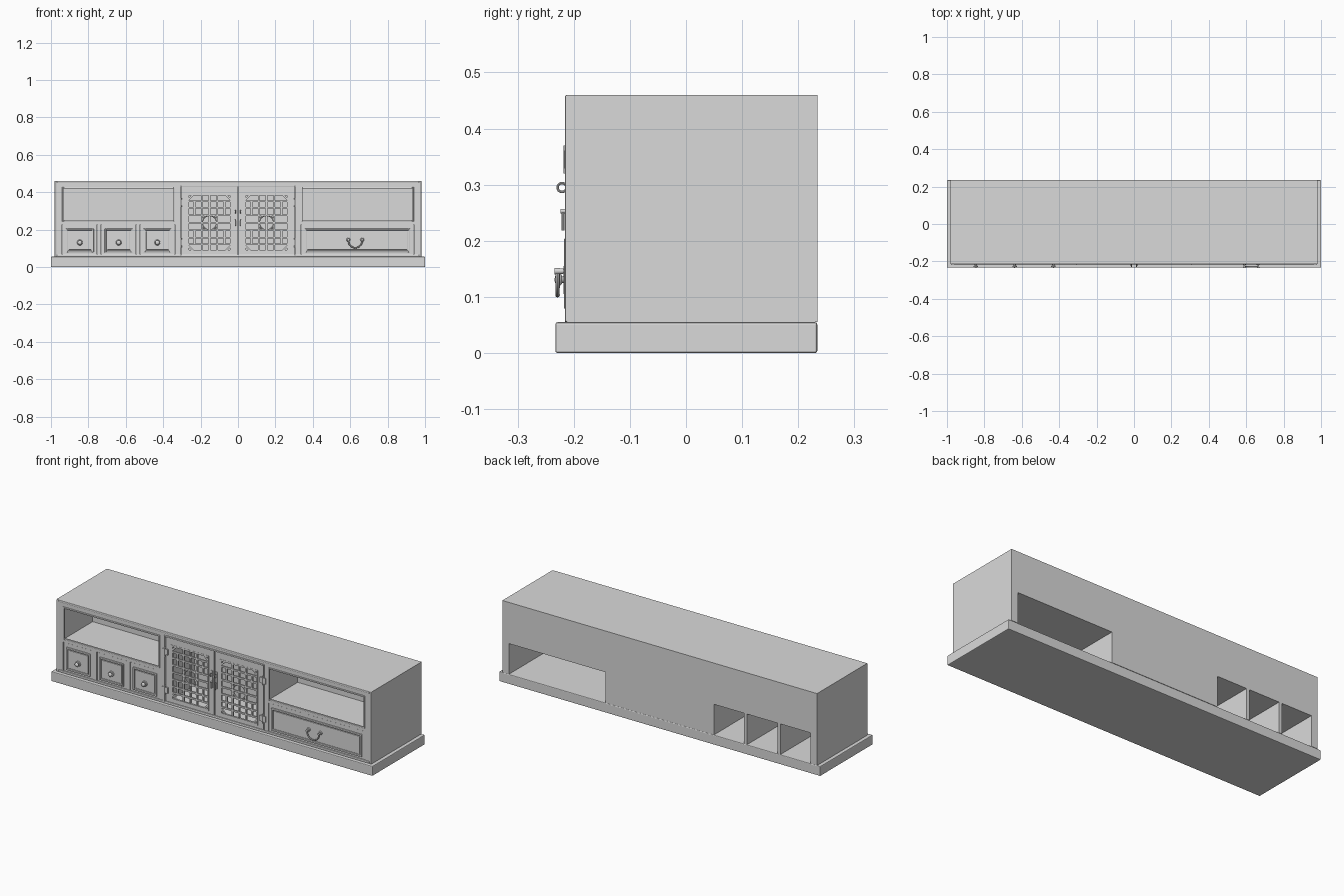
import bpy, math
from mathutils import Vector

cube = bpy.data.objects.get("Cube")
if cube:
    bpy.data.objects.remove(cube, do_unlink=True)

GREY = (0.7, 0.7, 0.7, 1)
mat = bpy.data.materials.new("plain grey")
mat.use_nodes = True
mat.diffuse_color = GREY
mat.node_tree.nodes["Principled BSDF"].inputs["Base Color"].default_value = GREY


def finish(o, name, smooth=False):
    o.name = name
    o.data.materials.clear()
    o.data.materials.append(mat)
    if smooth:
        bpy.ops.object.shade_smooth_by_angle(angle=math.radians(40))
    return o


def box(name, x0, x1, y0, y1, z0, z1, bevel=0, turn=0):
    bpy.ops.mesh.primitive_cube_add(size=1, location=((x0 + x1) / 2, (y0 + y1) / 2, (z0 + z1) / 2))
    o = bpy.context.object
    o.scale = (x1 - x0, y1 - y0, z1 - z0)
    o.rotation_euler.y = turn
    bpy.ops.object.transform_apply(location=False, rotation=False, scale=True)
    if bevel:
        m = o.modifiers.new("soft edge", "BEVEL")
        m.width, m.segments = bevel, 2
    return finish(o, name)


def border(name, x0, x1, z0, z1, w, y0, y1, bevel=0):
    """Four bars lying just inside a rectangle."""
    box(name + "_left_bar", x0, x0 + w, y0, y1, z0, z1, bevel)
    box(name + "_right_bar", x1 - w, x1, y0, y1, z0, z1, bevel)
    box(name + "_bottom_bar", x0 + w, x1 - w, y0, y1, z0, z0 + w, bevel)
    box(name + "_top_bar", x0 + w, x1 - w, y0, y1, z1 - w, z1, bevel)


def turned(name, x, z, y0, y1, r0, r1):
    """Round part along y, r0 at its front end y0."""
    bpy.ops.mesh.primitive_cone_add(vertices=20, radius1=r0, radius2=r1, depth=y1 - y0,
                                    location=(x, (y0 + y1) / 2, z), rotation=(-math.pi / 2, 0, 0))
    return finish(bpy.context.object, name, True)


def tube(name, pts, r):
    c = bpy.data.curves.new(name, "CURVE")
    c.dimensions = "3D"
    c.bevel_depth, c.bevel_resolution = r, 2
    c.use_fill_caps = True
    s = c.splines.new("POLY")
    s.points.add(len(pts) - 1)
    for p, q in zip(s.points, pts):
        p.co = (*q, 1)
    o = bpy.data.objects.new(name, c)
    bpy.context.collection.objects.link(o)
    bpy.ops.object.select_all(action="DESELECT")
    o.select_set(True)
    bpy.context.view_layer.objects.active = o
    bpy.ops.object.convert(target="MESH")
    return finish(bpy.context.object, name, True)


def arc(x, y, z, r, a0, a1, n=24):
    angles = [math.radians(a0 + (a1 - a0) * i / n) for i in range(n + 1)]
    return [Vector((x + r * math.cos(a), y, z + r * math.sin(a))) for a in angles]


FRONT, BACK, FLOOR, TOP = -0.212, 0.234, 0.055, 0.46
INNER = 0.05          # back wall of the niches
SHELF0, SHELF1, LINTEL = 0.228, 0.243, 0.428

# Plinth and carcass
box("plinth", -1, 1, -0.233, BACK, 0, FLOOR, 0.004)
box("top_board", -0.98, 0.98, FRONT, BACK, LINTEL, TOP)
for side, s in (("left", 1), ("right", -1)):
    a, b = sorted((s * 0.94, s * 0.98))
    box(side + "_side_board", a, b, FRONT, BACK, FLOOR, LINTEL)
    a, b = sorted((s * 0.305, s * 0.337))
    box(side + "_divider", a, b, FRONT, BACK, FLOOR, LINTEL)
    a, b = sorted((s * 0.337, s * 0.94))
    box(side + "_shelf", a, b, FRONT, BACK, SHELF0, SHELF1)
    box(side + "_niche_back", a, b, INNER, BACK, SHELF1, LINTEL)
    border(side + "_niche_bead", a, b, SHELF1, LINTEL, 0.008, -0.216, -0.205, 0.002)
box("cabinet_back", -0.305, 0.305, INNER, BACK, FLOOR, LINTEL)
border("outer_bead", -0.98, 0.98, FLOOR, TOP, 0.012, -0.2155, -0.205, 0.003)
border("cabinet_bead", -0.314, 0.314, FLOOR, 0.437, 0.009, -0.216, -0.205, 0.002)
for x in (-0.742, -0.534):
    box("drawer_divider", x - 0.009, x + 0.009, FRONT, BACK, FLOOR, SHELF0)


def drawer(name, x0, x1):
    box(name + "_front", x0 + 0.003, x1 - 0.003, -0.209, -0.195, FLOOR, SHELF0 - 0.002)
    border(name + "_moulding", x0 + 0.02, x1 - 0.02, 0.078, 0.205, 0.009, -0.217, -0.205, 0.002)
    box(name + "_panel", x0 + 0.034, x1 - 0.034, -0.213, -0.205, 0.092, 0.191, 0.002)


# Small drawers with round knobs
for i, (x0, x1) in enumerate(((-0.94, -0.751), (-0.733, -0.543), (-0.525, -0.337))):
    drawer("small_drawer_%d" % (i + 1), x0, x1)
    x = (x0 + x1) / 2
    turned("knob_plate", x, 0.131, -0.216, -0.21, 0.013, 0.018)
    turned("knob_stem", x, 0.131, -0.226, -0.212, 0.005, 0.007)
    bpy.ops.mesh.primitive_uv_sphere_add(segments=20, ring_count=10, radius=0.012, location=(x, -0.227, 0.131))
    knob = bpy.context.object
    knob.scale.y = 0.6
    finish(knob, "knob", True)

# Wide drawer with swinging handle
drawer("wide_drawer", 0.337, 0.94)
for s in (-1, 1):
    turned("handle_plate", 0.627 + s * 0.037, 0.146, -0.218, -0.21, 0.008, 0.012)
    turned("handle_post", 0.627 + s * 0.037, 0.146, -0.234, -0.212, 0.006, 0.004)
tube("swing_handle", arc(0.627, -0.229, 0.14, 0.037, -190, 10), 0.004)

# Lattice doors
BAR = 0.0045


def lattice(name, cx, cz, hw, hh):
    y0, y1 = -0.209, -0.2

    def bar(u0, v0, u1, v1):
        a, b = min(u0, u1), max(u0, u1)
        c, d = min(v0, v1), max(v0, v1)
        box(name + "_bar", cx + a - BAR, cx + b + BAR, y0, y1, cz + c - BAR, cz + d + BAR)

    border(name + "_edge", cx - hw, cx + hw, cz - hh, cz + hh, 0.009, y0 - 0.002, y1)
    pts = arc(cx, -0.2045, cz, 0.04, 0, 360, 32)
    tube(name + "_ring", pts, 0.005)
    bar(-0.04, 0, 0.04, 0)
    bar(0, -0.04, 0, 0.04)
    for s in (-1, 1):
        bar(s * 0.04, 0, s * hw, 0)
        bar(0, s * 0.04, 0, s * hh)
        bar(s * 0.042, -0.115, s * 0.042, 0.115)
        bar(s * 0.08, -0.115, s * 0.08, -0.04)
        bar(s * 0.08, 0.04, s * 0.08, 0.115)
        bar(-hw, s * 0.04, hw, s * 0.04)
        bar(-0.08, s * 0.08, 0.08, s * 0.08)
        bar(-hw, s * 0.115, hw, s * 0.115)
        for t in (-1, 1):
            bar(s * hw, t * 0.08, s * 0.08, t * 0.08)
            bar(s * 0.042, t * 0.115, s * 0.042, t * hh)
            # Diagonal corner pieces
            px, pz = cx + s * (hw - 0.018), cz + t * (hh - 0.018)
            box(name + "_corner", px - 0.024, px + 0.024, y0, y1, pz - BAR, pz + BAR, 0, s * t * math.pi / 4)


for side, s in (("left", 1), ("right", -1)):
    cx, cz, hw, hh = s * 0.1525, 0.237, 0.118, 0.155
    name = side + "_door"
    x0, x1 = cx - 0.149, cx + 0.149
    box(name + "_stile", x0, cx - hw, -0.21, -0.192, 0.057, 0.427)
    box(name + "_stile", cx + hw, x1, -0.21, -0.192, 0.057, 0.427)
    box(name + "_bottom_rail", cx - hw, cx + hw, -0.21, -0.192, 0.057, cz - hh)
    box(name + "_top_rail", cx - hw, cx + hw, -0.21, -0.192, cz + hh, 0.427)
    lattice(side + "_lattice", cx, cz, hw, hh)
    # Hinges
    for z in (0.13, 0.345):
        box(side + "_hinge_plate", s * 0.305 - 0.018, s * 0.305 + 0.018, -0.2165, -0.208, z - 0.016, z + 0.016)
        tube(side + "_hinge_pin", [(s * 0.305, -0.214, z - 0.025), (s * 0.305, -0.214, z + 0.025)], 0.0045)
    # Lock ring and pull
    x = s * 0.014
    box(side + "_lock_plate", x - 0.006, x + 0.006, -0.214, -0.208, 0.22, 0.315)
    bpy.ops.mesh.primitive_torus_add(major_radius=0.008, minor_radius=0.0022, major_segments=20, minor_segments=8,
                                     location=(x, -0.221, 0.295), rotation=(0, math.pi / 2, 0))
    finish(bpy.context.object, side + "_lock_ring", True)
    turned(side + "_pull_post", x, 0.253, -0.224, -0.21, 0.004, 0.004)
    tube(side + "_door_pull", [(x, -0.219, 0.253), (x, -0.219, 0.218)], 0.0025)
